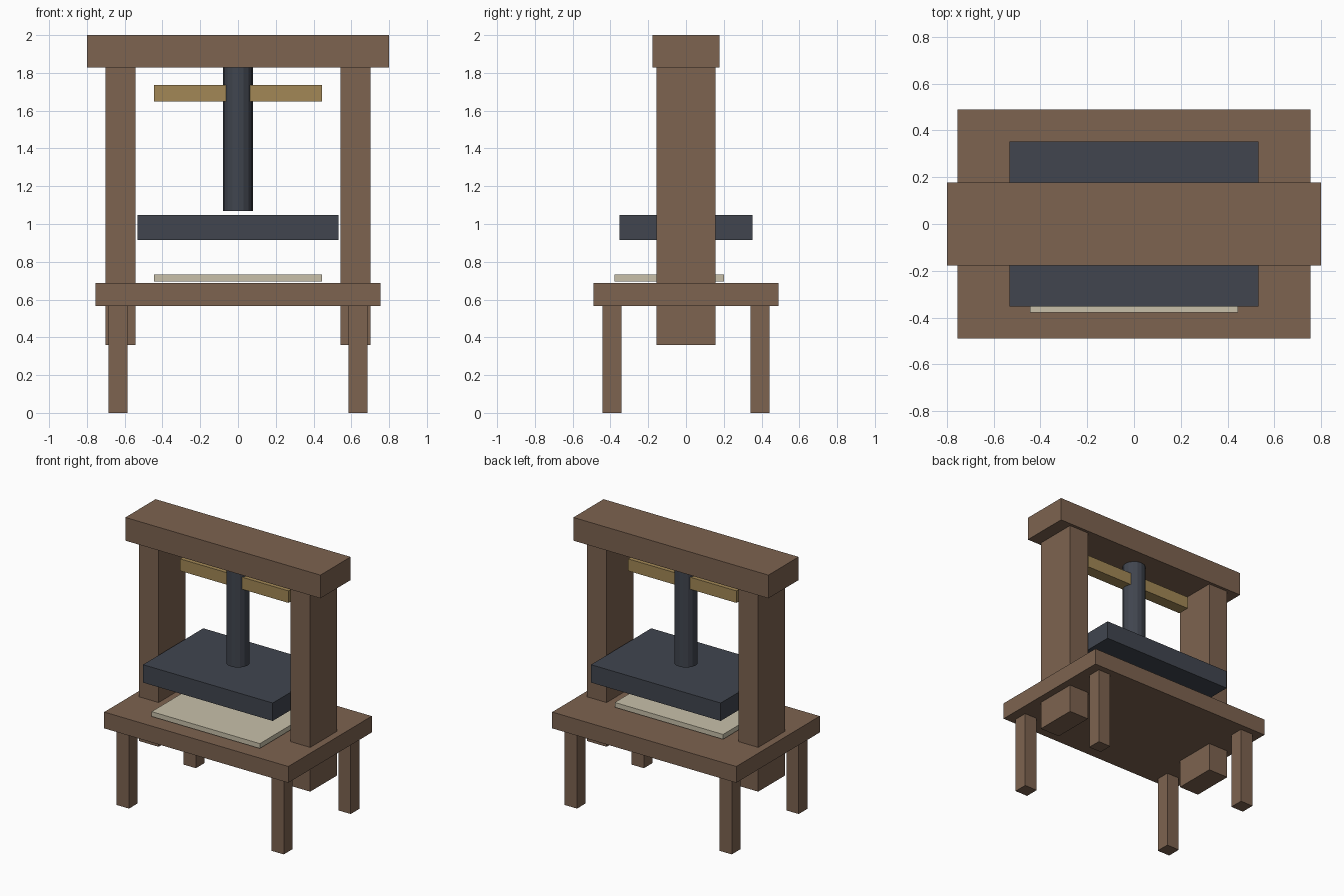
import bpy
import bmesh
from mathutils import Matrix

if "Cube" in bpy.data.objects:
    bpy.data.objects.remove(bpy.data.objects["Cube"])


def material(name, color):
    m = bpy.data.materials.new(name)
    m.diffuse_color = (*color, 1.0)
    m.use_nodes = True
    m.node_tree.nodes["Principled BSDF"].inputs["Base Color"].default_value = m.diffuse_color
    return m


WOOD = material("brown wood", (0.205, 0.125, 0.080))
IRON = material("dark iron", (0.052, 0.060, 0.078))
BRASS = material("ochre brass", (0.36, 0.245, 0.092))
PAPER = material("cream paper", (0.58, 0.53, 0.40))


def finish(name, bm, mat):
    me = bpy.data.meshes.new(name)
    bm.to_mesh(me)
    bm.free()
    me.materials.append(mat)
    ob = bpy.data.objects.new(name, me)
    bpy.context.collection.objects.link(ob)
    return ob


def box(name, x, y, z, mat):
    """Box from (min, max) ranges on each axis."""
    bm = bmesh.new()
    size = [b - a for a, b in (x, y, z)]
    mid = [(a + b) / 2 for a, b in (x, y, z)]
    bmesh.ops.create_cube(bm, size=1.0, matrix=Matrix.Translation(mid) @ Matrix.Diagonal((*size, 1)))
    return finish(name, bm, mat)


def cylinder(name, radius, z, sides, mat):
    bm = bmesh.new()
    bmesh.ops.create_cone(bm, cap_ends=True, segments=sides, radius1=radius, radius2=radius,
                          depth=z[1] - z[0], matrix=Matrix.Translation((0, 0, sum(z) / 2)))
    return finish(name, bm, mat)


def around(c, half):
    return (c - half, c + half)


# Table and top beam
box("table_top", (-0.755, 0.755), (-0.489, 0.489), (0.567, 0.688), WOOD)
box("top_beam", (-0.80, 0.80), (-0.177, 0.177), (1.828, 2.0), WOOD)

# Posts pass down through the table; four legs below
for sx, side in ((-1, "left"), (1, "right")):
    box(f"{side}_post", around(sx * 0.622, 0.08), (-0.156, 0.156), (0.36, 1.832), WOOD)
    for sy, end in ((-1, "front"), (1, "back")):
        box(f"{end}_{side}_leg", around(sx * 0.635, 0.051), around(sy * 0.392, 0.051), (0, 0.57), WOOD)

# Pressing screw, its cross handle and the platen
cylinder("screw", 0.079, (1.07, 1.84), 16, IRON)
box("handle_bar", (-0.444, 0.444), (-0.044, 0.044), (1.648, 1.737), BRASS)
box("platen", (-0.532, 0.532), (-0.353, 0.353), (0.914, 1.047), IRON)

# Paper sheet on the bed, shifted to the front
box("paper_stack", (-0.444, 0.444), (-0.378, 0.20), (0.696, 0.732), PAPER)
